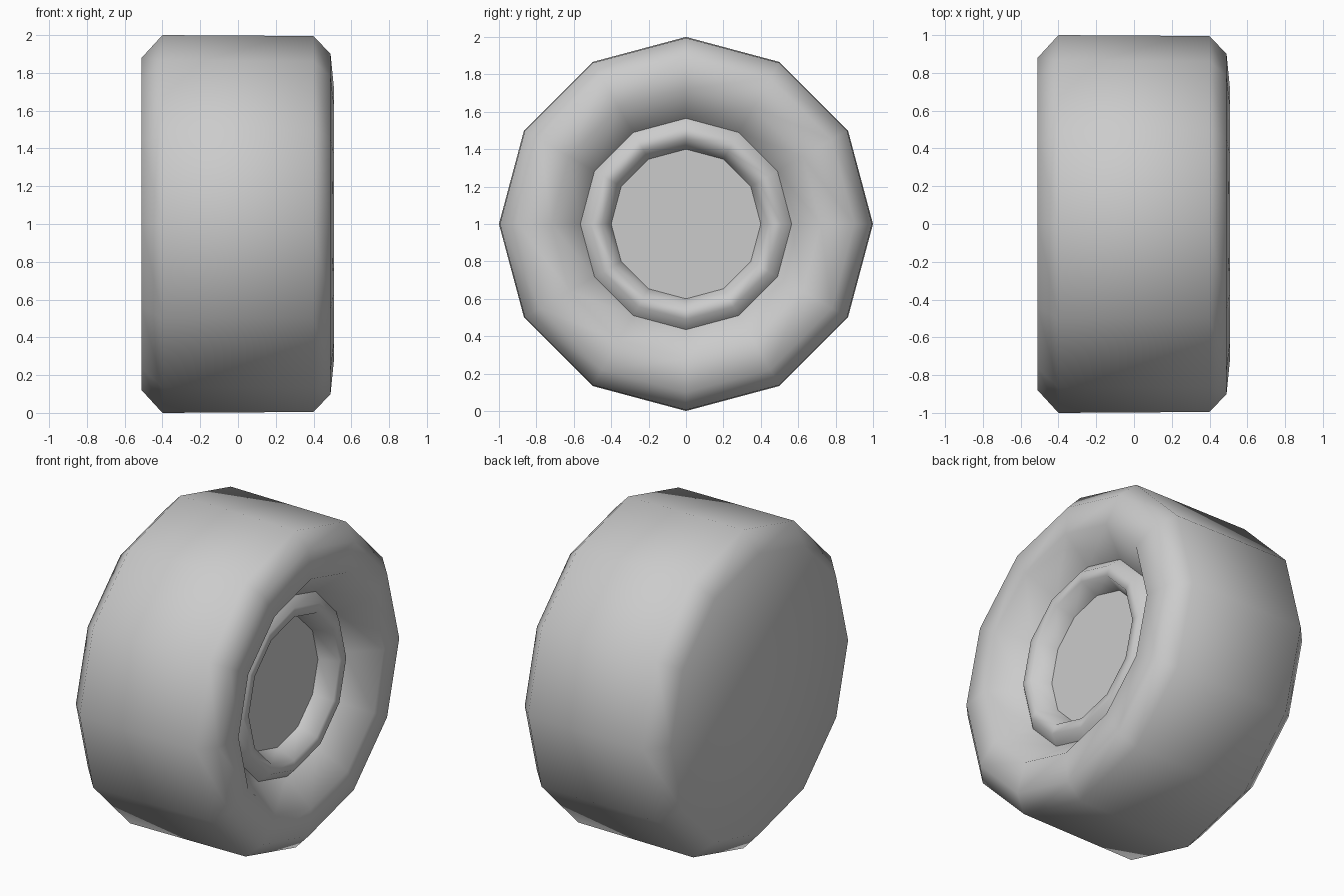
import bpy, bmesh
from math import cos, sin, tau

cube = bpy.data.objects.get("Cube")
if cube:
    bpy.data.objects.remove(cube, do_unlink=True)

SIDES = 12

grey = bpy.data.materials.new("plain grey")
grey.use_nodes = True
grey.diffuse_color = (0.6, 0.6, 0.6, 1)
grey.node_tree.nodes["Principled BSDF"].inputs["Base Color"].default_value = grey.diffuse_color


def lathe(name, profile, smooth=True):
    """Spin (x, radius) points around the axle; radius 0 makes a centre vertex."""
    bm = bmesh.new()
    rings = []
    for x, r in profile:
        count = SIDES if r > 0 else 1
        rings.append([bm.verts.new((x, r * cos(tau * i / SIDES), 1 + r * sin(tau * i / SIDES)))
                      for i in range(count)])
    for a, b in zip(rings, rings[1:]):
        for i in range(SIDES):
            j = (i + 1) % SIDES
            corners = [a[i % len(a)], a[j % len(a)], b[j % len(b)], b[i % len(b)]]
            face = bm.faces.new(list(dict.fromkeys(corners)))
            face.smooth = smooth
    # Profiles run from the back centre outward, so this winding faces out
    bm.normal_update()
    mesh = bpy.data.meshes.new(name)
    bm.to_mesh(mesh)
    bm.free()
    mesh.materials.append(grey)
    obj = bpy.data.objects.new(name, mesh)
    bpy.context.collection.objects.link(obj)
    return obj


# Tyre: closed back, bevelled tread and dished front wall
lathe("tyre", [(-0.51, 0), (-0.51, 0.88), (-0.40, 1.0), (0.40, 0.995),
               (0.49, 0.90), (0.508, 0.72), (0.34, 0.565)])

# Raised rounded rim inside the dish
lathe("rim_ring", [(0.34, 0.565), (0.395, 0.51), (0.39, 0.45), (0.275, 0.40)])

# Flat recessed hub
lathe("hub_disc", [(0.275, 0.40), (0.275, 0)], smooth=False)
